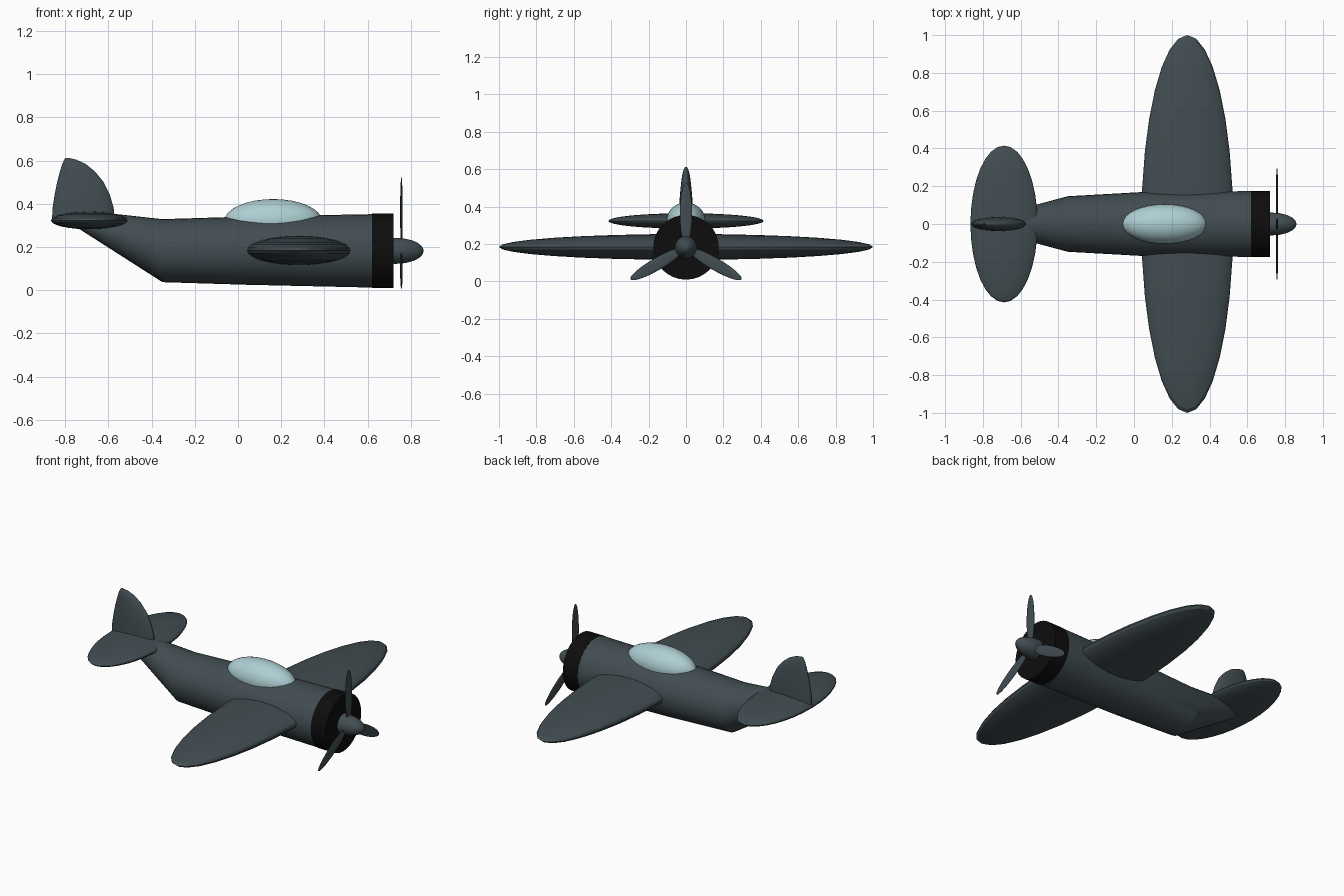
import bpy, bmesh, math
from mathutils import Matrix, Vector

if "Cube" in bpy.data.objects:
    bpy.data.objects.remove(bpy.data.objects["Cube"])


def material(name, rgb):
    m = bpy.data.materials.new(name)
    m.diffuse_color = (*rgb, 1)
    m.use_nodes = True
    m.node_tree.nodes["Principled BSDF"].inputs["Base Color"].default_value = m.diffuse_color
    return m


GREY = material("slate grey", (0.054, 0.074, 0.083))
BLACK = material("cowl black", (0.004, 0.004, 0.004))
GLASS = material("pale glass", (0.42, 0.62, 0.65))


def finish(bm, name, *mats):
    bmesh.ops.recalc_face_normals(bm, faces=bm.faces)
    me = bpy.data.meshes.new(name)
    bm.to_mesh(me)
    bm.free()
    for m in mats:
        me.materials.append(m)
    ob = bpy.data.objects.new(name, me)
    bpy.context.collection.objects.link(ob)
    bpy.context.view_layer.objects.active = ob
    ob.select_set(True)
    bpy.ops.object.shade_smooth_by_angle(angle=math.radians(20))
    ob.select_set(False)
    return ob


def ellipsoid(name, center, radii, mat, turn=Matrix()):
    bm = bmesh.new()
    bmesh.ops.create_uvsphere(bm, u_segments=32, v_segments=16, radius=1)
    bm.transform(turn @ Matrix.Translation(center) @ Matrix.Diagonal((*radii, 1)))
    return finish(bm, name, mat)


def loft(name, rings, *mats):
    bm = bmesh.new()
    loops = [[bm.verts.new(p) for p in ring] for ring in rings]
    n = len(loops[0])
    for a, b in zip(loops, loops[1:]):
        for i in range(n):
            j = (i + 1) % n
            bm.faces.new((a[i], a[j], b[j], b[i]))
    bm.faces.new(loops[0])
    bm.faces.new(loops[-1])
    return finish(bm, name, *mats)


ANGLES = [2 * math.pi * i / 32 for i in range(32)]


def body_ring(x, z, ry, rz):
    return [(x, ry * math.cos(a), z + rz * math.sin(a)) for a in ANGLES]


# Fuselage: swept-up tail cone and nearly cylindrical body
loft("fuselage", [body_ring(*r) for r in (
    (-0.78, 0.344, 0.032, 0.032),
    (-0.35, 0.183, 0.147, 0.146),
    (0.04, 0.183, 0.169, 0.158),
    (0.62, 0.182, 0.174, 0.170))], GREY)

# Engine cowl
loft("cowl", [body_ring(0.62, 0.182, 0.175, 0.172),
              body_ring(0.72, 0.182, 0.175, 0.173)], BLACK)

# Wing, tailplane and canopy
ellipsoid("wing", (0.282, 0, 0.184), (0.243, 1.0, 0.069), GREY)
ellipsoid("tailplane", (-0.688, 0, 0.323), (0.178, 0.415, 0.041), GREY)
ellipsoid("canopy", (0.163, 0, 0.32), (0.226, 0.105, 0.102), GLASS)

# Fin: stacked oval sections, swept back (height, rear x, front x, half thickness)
loft("fin", [[((b + f) / 2 + (f - b) / 2 * math.cos(a), t * math.sin(a), z) for a in ANGLES]
             for z, b, f, t in (
    (0.32, -0.862, -0.570, 0.038),
    (0.38, -0.859, -0.576, 0.037),
    (0.44, -0.850, -0.593, 0.034),
    (0.50, -0.838, -0.622, 0.029),
    (0.55, -0.825, -0.663, 0.023),
    (0.585, -0.814, -0.706, 0.017),
    (0.605, -0.805, -0.750, 0.009),
    (0.612, -0.797, -0.782, 0.003))], GREY)

# Spinner and three propeller blades
ellipsoid("spinner", (0.73, 0, 0.182), (0.13, 0.06, 0.06), GREY)
hub = Matrix.Translation((0.757, 0, 0.182))
for k in range(3):
    ellipsoid(f"propeller_blade_{k + 1}", (0, 0, 0.18), (0.006, 0.033, 0.163), GREY,
              hub @ Matrix.Rotation(k * math.tau / 3, 4, 'X'))
